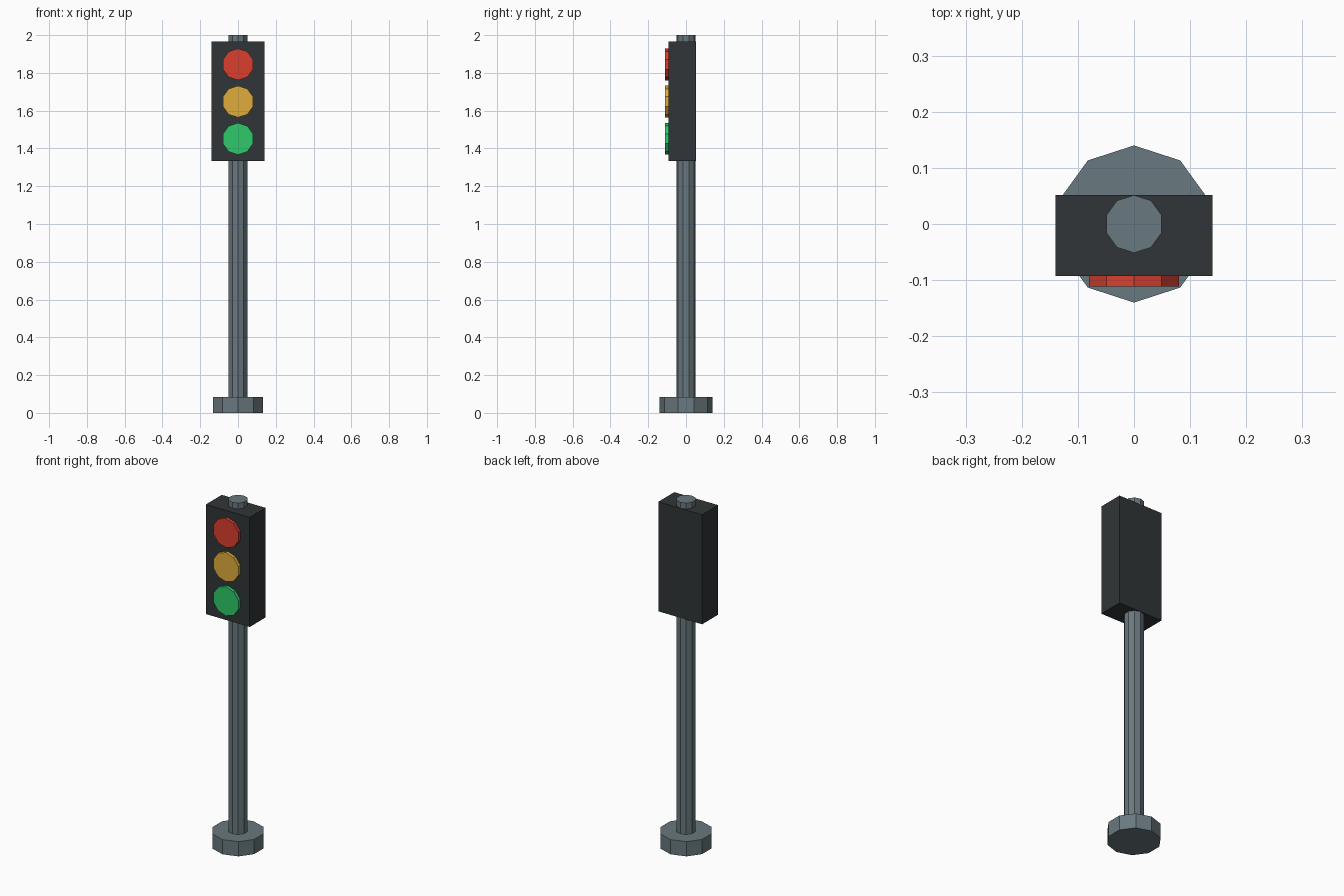
import bpy
import math

if "Cube" in bpy.data.objects:
    bpy.data.objects.remove(bpy.data.objects["Cube"])


def material(name, rgb):
    # sRGB 0-255 to linear
    mat = bpy.data.materials.new(name)
    mat.diffuse_color = [(c / 255 / 12.92 if c < 11 else ((c / 255 + 0.055) / 1.055) ** 2.4)
                         for c in rgb] + [1.0]
    mat.use_nodes = True
    mat.node_tree.nodes["Principled BSDF"].inputs["Base Color"].default_value = mat.diffuse_color
    return mat


def finish(name, mat):
    obj = bpy.context.object
    obj.name = name
    obj.data.materials.append(mat)
    return obj


def cylinder(name, radius, depth, location, mat, tilt=0.0):
    bpy.ops.mesh.primitive_cylinder_add(vertices=10, radius=radius, depth=depth,
                                        location=location, rotation=(tilt, 0, 0))
    return finish(name, mat)


steel = material("steel", (105, 120, 126))
black = material("black", (48, 53, 55))

# Round foot and the pole running up through the housing
cylinder("base", 0.14, 0.085, (0, 0, 0.0425), steel)
cylinder("pole", 0.0515, 1.99, (0, 0, 1.005), steel)

# Signal housing
back, front, bottom, top = 0.052, -0.093, 1.333, 1.966
bpy.ops.mesh.primitive_cube_add(size=1, location=(0, (back + front) / 2, (bottom + top) / 2))
housing = finish("housing", black)
housing.scale = (0.28, back - front, top - bottom)

# Three lamps on the front face
lamps = [("red_lamp", (217, 63, 46)), ("amber_lamp", (224, 172, 59)), ("green_lamp", (46, 200, 104))]
for i, (name, rgb) in enumerate(lamps):
    cylinder(name, 0.084, 0.036, (0, front, 1.845 - 0.197 * i), material(name, rgb), math.pi / 2)
